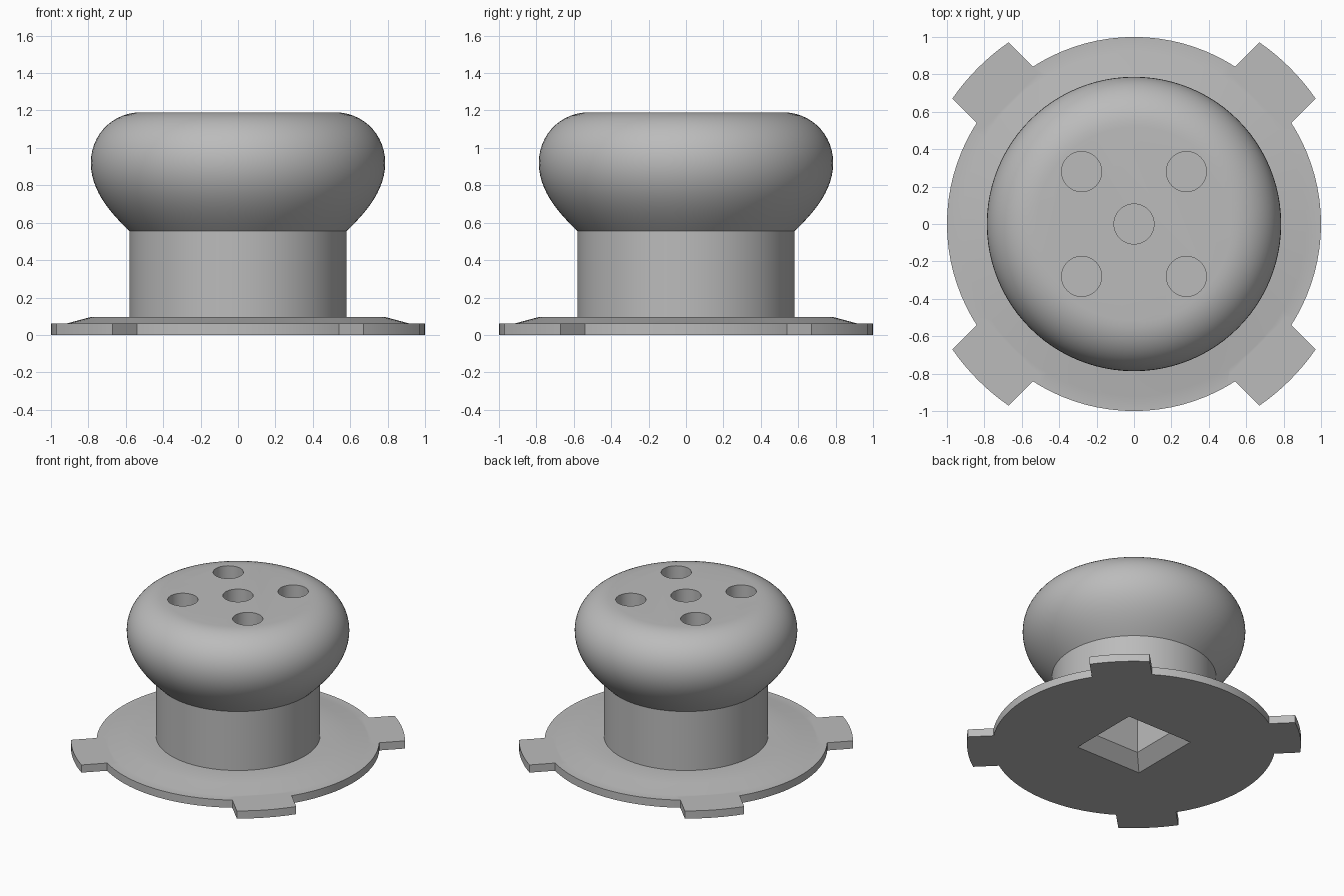
import bpy, bmesh, math
from mathutils import Vector, Matrix
from mathutils.geometry import interpolate_bezier

cube = bpy.data.objects.get("Cube")
if cube:
    bpy.data.objects.remove(cube, do_unlink=True)

SEGMENTS = 96

grey = bpy.data.materials.new("plain grey")
grey.use_nodes = True
color = (0.5, 0.5, 0.5, 1)
grey.diffuse_color = color
grey.node_tree.nodes["Principled BSDF"].inputs["Base Color"].default_value = color


def to_object(name, bm):
    bmesh.ops.recalc_face_normals(bm, faces=bm.faces)
    mesh = bpy.data.meshes.new(name)
    bm.to_mesh(mesh)
    bm.free()
    mesh.materials.append(grey)
    obj = bpy.data.objects.new(name, mesh)
    bpy.context.collection.objects.link(obj)
    return obj


def lathe(name, profile):
    """Spin an (r, z) outline into a closed solid with flat end caps."""
    bm = bmesh.new()
    rings = [[bm.verts.new((r * math.cos(a), r * math.sin(a), z))
              for a in (math.tau * i / SEGMENTS for i in range(SEGMENTS))]
             for r, z in profile]
    for low, high in zip(rings, rings[1:]):
        for i in range(SEGMENTS):
            j = (i + 1) % SEGMENTS
            bm.faces.new((low[i], low[j], high[j], high[i]))
    bm.faces.new(rings[0][::-1])
    bm.faces.new(rings[-1])
    return to_object(name, bm)


def extrude_outline(name, outline, height, angle):
    bm = bmesh.new()
    face = bm.faces.new([bm.verts.new((x, y, 0)) for x, y in outline])
    ext = bmesh.ops.extrude_face_region(bm, geom=[face])
    top = [v for v in ext["geom"] if isinstance(v, bmesh.types.BMVert)]
    bmesh.ops.translate(bm, verts=top, vec=(0, 0, height))
    bm.transform(Matrix.Rotation(angle, 4, "Z"))
    return to_object(name, bm)


def prism(name, sides, r1, r2, bottom, top, x=0, y=0, turn=0):
    bm = bmesh.new()
    bmesh.ops.create_cone(bm, cap_ends=True, segments=sides, radius1=r1,
                          radius2=r2, depth=top - bottom)
    bm.transform(Matrix.Translation((x, y, (bottom + top) / 2))
                 @ Matrix.Rotation(turn, 4, "Z"))
    return to_object(name, bm)


def combine(target, other, operation):
    other.hide_render = True
    mod = target.modifiers.new(operation, "BOOLEAN")
    mod.operation = operation
    mod.solver = "EXACT"
    mod.object = other
    bpy.context.view_layer.objects.active = target
    bpy.ops.object.modifier_apply(modifier=mod.name)
    bpy.data.objects.remove(other, do_unlink=True)


def curve(points, count):
    p = [Vector((r, z, 0)) for r, z in points]
    return [(v.x, v.y) for v in interpolate_bezier(*p, count)]


# Base plate, stem and rounded knob as one turned body
under_curve = curve([(0.58, 0.555), (0.68, 0.65), (0.787, 0.77), (0.787, 0.92)], 14)
top_curve = curve([(0.787, 0.92), (0.787, 1.07), (0.67, 1.19), (0.52, 1.19)], 14)
body = lathe("knob_body", [(1, 0), (1, 0.06), (0.92, 0.06), (0.79, 0.095), (0.58, 0.095)]
             + under_curve + top_curve[1:])

# Four locking tabs on the plate's diagonals
half, reach = 0.213, 1.18
spread = math.asin(half / reach)
arc = [(reach * math.cos(t), reach * math.sin(t))
       for t in (spread * (i / 4 - 1) for i in range(9))]
for k in range(4):
    tab = extrude_outline("tab", [(0.93, half), (0.93, -half)] + arc, 0.06,
                          math.pi / 4 + k * math.pi / 2)
    combine(body, tab, "UNION")

# Five round blind holes in the top
for x, y in [(0, 0)] + [(sx * 0.28, sy * 0.28) for sx in (-1, 1) for sy in (-1, 1)]:
    combine(body, prism("hole_cutter", 48, 0.107, 0.107, 0.89, 1.3, x, y), "DIFFERENCE")

# Square shaft socket underneath, with a bevelled mouth
combine(body, prism("socket_cutter", 4, 0.27, 0.27, -0.1, 0.55, turn=math.pi / 4), "DIFFERENCE")
combine(body, prism("mouth_cutter", 4, 0.414, 0.27, -0.01, 0.092, turn=math.pi / 4), "DIFFERENCE")

# Smooth the turned surfaces and keep hard edges crisp
bpy.ops.object.select_all(action="DESELECT")
body.select_set(True)
bpy.context.view_layer.objects.active = body
bpy.ops.object.shade_smooth_by_angle(angle=math.radians(30))
